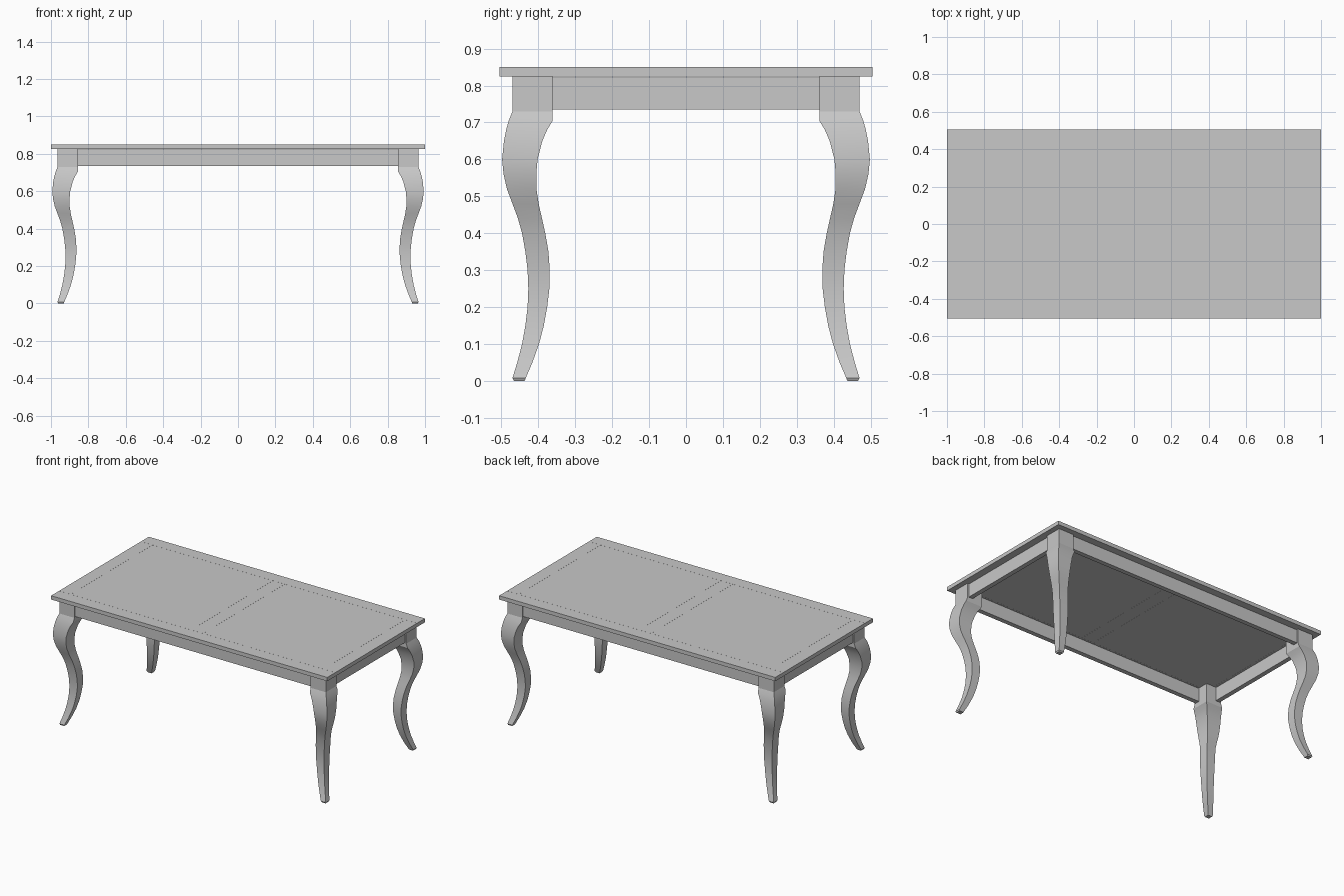
import bpy
import bmesh
import math

if "Cube" in bpy.data.objects:
    bpy.data.objects.remove(bpy.data.objects["Cube"], do_unlink=True)

GREY = (0.58, 0.58, 0.58, 1.0)
mat = bpy.data.materials.new("plain_grey")
mat.use_nodes = True
mat.diffuse_color = GREY
bsdf = mat.node_tree.nodes["Principled BSDF"]
bsdf.inputs["Base Color"].default_value = GREY
bsdf.inputs["Roughness"].default_value = 0.6


def finish(name, bm):
    bmesh.ops.recalc_face_normals(bm, faces=bm.faces)
    mesh = bpy.data.meshes.new(name)
    bm.to_mesh(mesh)
    bm.free()
    mesh.materials.append(mat)
    obj = bpy.data.objects.new(name, mesh)
    bpy.context.collection.objects.link(obj)
    return obj


def box(name, x0, x1, y0, y1, z0, z1):
    bm = bmesh.new()
    bmesh.ops.create_cube(bm, size=1)
    for v in bm.verts:
        v.co.x = (x0 + x1) / 2 + v.co.x * (x1 - x0)
        v.co.y = (y0 + y1) / 2 + v.co.y * (y1 - y0)
        v.co.z = (z0 + z1) / 2 + v.co.z * (z1 - z0)
    return finish(name, bm)


# Table top: long rails, end boards, centre board and two panels
TOP0, TOP1 = 0.825, 0.85
HALF_Y, RAIL_Y = 0.505, 0.423
END_X, MID_X = 0.915, 0.043
GAP = 0.0006
INNER = RAIL_Y - GAP
for side, s in (("front", -1), ("back", 1)):
    ys = sorted((s * RAIL_Y, s * HALF_Y))
    box(side + "_top_rail", -1, 1, *ys, TOP0, TOP1)
for side, s in (("right", -1), ("left", 1)):
    xs = sorted((s * END_X, s * 1.0))
    box(side + "_end_board", *xs, -INNER, INNER, TOP0, TOP1)
    xs = sorted((s * (MID_X + GAP), s * (END_X - GAP)))
    box(side + "_top_panel", *xs, -INNER, INNER, TOP0, TOP1)
box("centre_board", -MID_X, MID_X, -INNER, INNER, TOP0, TOP1)

# Aprons between the leg posts, set back a little from their faces
SHIFT = 0.495          # leg offset in x compared with y
POST_IN, FACE, THICK = 0.361, 0.461, 0.03
A0, A1 = 0.735, 0.822
for side, s in (("front", -1), ("back", 1)):
    ys = sorted((s * (FACE - THICK), s * FACE))
    box(side + "_apron", -POST_IN - SHIFT, POST_IN + SHIFT, *ys, A0, A1)
for side, s in (("right", -1), ("left", 1)):
    xs = sorted((s * (FACE + SHIFT - THICK), s * (FACE + SHIFT)))
    box(side + "_apron", *xs, -POST_IN, POST_IN, A0, A1)

# Curved legs: square sections given as (height, inner, outer)
LEG = [
    (0.000, 0.437, 0.466), (0.008, 0.434, 0.470), (0.05, 0.416, 0.457),
    (0.10, 0.398, 0.444), (0.15, 0.385, 0.435), (0.20, 0.376, 0.429),
    (0.25, 0.370, 0.427), (0.30, 0.369, 0.429), (0.35, 0.3725, 0.435),
    (0.40, 0.381, 0.444), (0.44, 0.390, 0.455), (0.48, 0.399, 0.470),
    (0.52, 0.405, 0.485), (0.56, 0.4055, 0.494), (0.60, 0.402, 0.498),
    (0.65, 0.389, 0.493), (0.68, 0.376, 0.487), (0.705, 0.361, 0.480),
    (0.73, 0.361, 0.470), (0.825, 0.361, 0.470),
]


def leg(name, sx, sy):
    bm = bmesh.new()
    rings = []
    for z, a, b in LEG:
        corners = ((a, a), (b, a), (b, b), (a, b))
        rings.append([bm.verts.new((sx * (px + SHIFT), sy * py, z))
                      for px, py in corners])
    for low, high in zip(rings, rings[1:]):
        for i in range(4):
            j = (i + 1) % 4
            bm.faces.new((low[i], low[j], high[j], high[i]))
    bm.faces.new(rings[0])
    bm.faces.new(rings[-1])
    obj = finish(name, bm)
    bpy.ops.object.select_all(action='DESELECT')
    obj.select_set(True)
    bpy.context.view_layer.objects.active = obj
    bpy.ops.object.shade_smooth_by_angle(angle=math.radians(18))


for fb, sy in (("front", -1), ("back", 1)):
    for rl, sx in (("right", -1), ("left", 1)):
        leg(f"{fb}_{rl}_leg", sx, sy)
